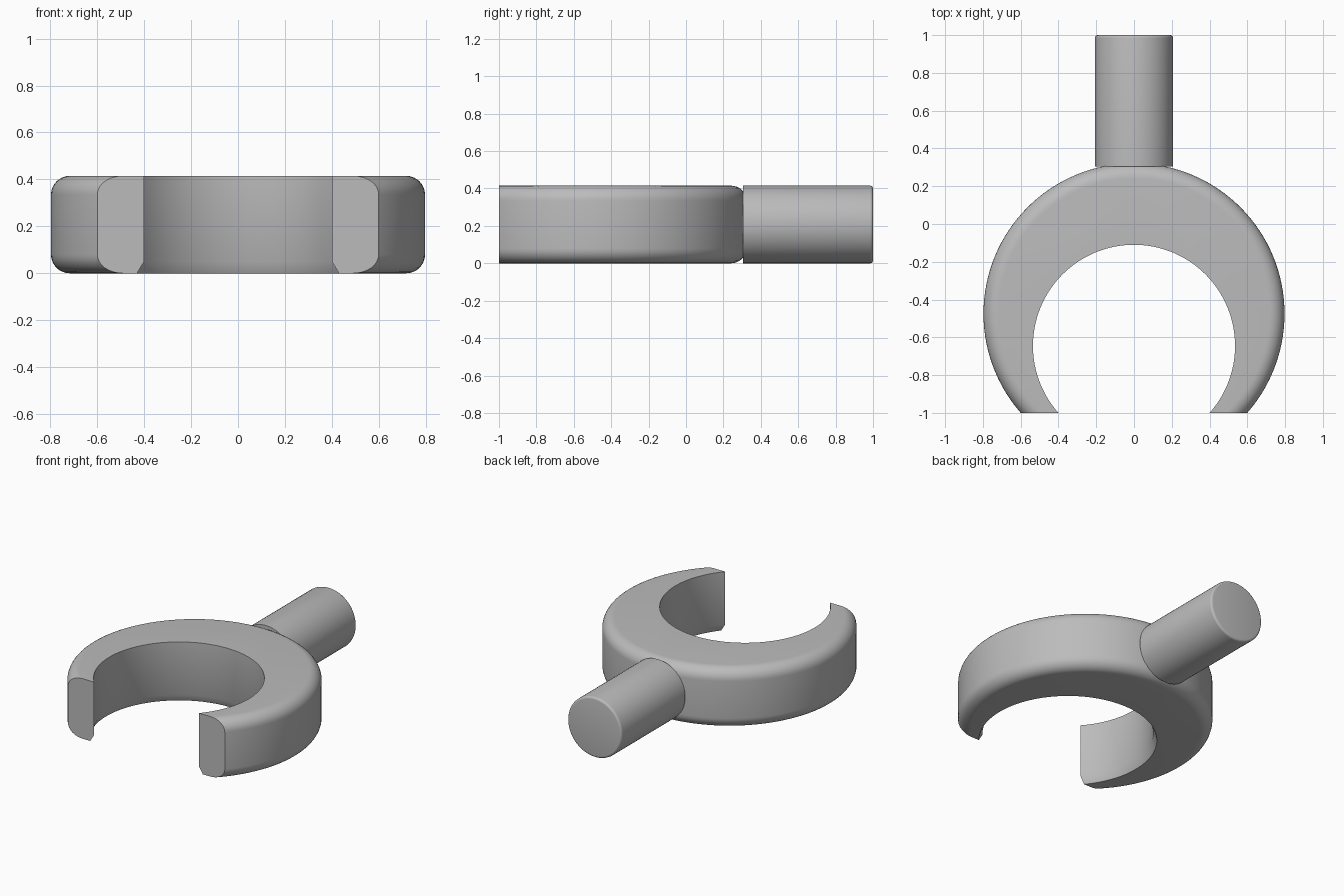
import bpy
import bmesh
from math import sin, cos, pi, radians
from mathutils import Matrix

cube = bpy.data.objects.get("Cube")
if cube:
    bpy.data.objects.remove(cube, do_unlink=True)

HEIGHT = 0.415
OUTER_R, OUTER_Y = 0.797, -0.475
INNER_R, INNER_Y = 0.535, -0.645
FILLET = 0.08
ROD_START, ROD_END = 0.305, 1.0

grey = bpy.data.materials.new("plain grey")
grey.use_nodes = True
colour = (0.5, 0.5, 0.5, 1)
grey.diffuse_color = colour
grey.node_tree.nodes["Principled BSDF"].inputs["Base Color"].default_value = colour


def add_object(name, bm):
    bmesh.ops.recalc_face_normals(bm, faces=bm.faces)
    mesh = bpy.data.meshes.new(name)
    bm.to_mesh(mesh)
    bm.free()
    mesh.materials.append(grey)
    obj = bpy.data.objects.new(name, mesh)
    bpy.context.collection.objects.link(obj)
    return obj


def lathe(name, profile, steps, matrix):
    """Revolve (radius, height) points around z and close both ends."""
    bm = bmesh.new()
    rings = [[bm.verts.new((r * cos(2 * pi * i / steps), r * sin(2 * pi * i / steps), z))
              for i in range(steps)] for r, z in profile]
    for low, high in zip(rings, rings[1:]):
        for i in range(steps):
            j = (i + 1) % steps
            bm.faces.new((low[i], low[j], high[j], high[i]))
    bm.faces.new(rings[0][::-1])
    bm.faces.new(rings[-1])
    bm.transform(matrix)
    return add_object(name, bm)


def arc(radius, height, size, start, steps=8):
    """Quarter-circle profile corner."""
    return [(radius + size * cos(start + pi / 2 * i / steps),
             height + size * sin(start + pi / 2 * i / steps)) for i in range(steps + 1)]


def smooth(obj):
    bpy.ops.object.select_all(action='DESELECT')
    obj.select_set(True)
    bpy.context.view_layer.objects.active = obj
    bpy.ops.object.shade_smooth_by_angle(angle=radians(30))


def cut(obj, cutter):
    bpy.context.view_layer.objects.active = obj
    mod = obj.modifiers.new("cut", 'BOOLEAN')
    mod.operation = 'DIFFERENCE'
    mod.solver = 'EXACT'
    mod.object = cutter
    bpy.ops.object.modifier_apply(modifier=mod.name)
    bpy.data.objects.remove(cutter, do_unlink=True)


# Open ring: rounded disc with an off-centre bore and a flat front opening
core = OUTER_R - FILLET
ring = lathe("open_ring",
             arc(core, FILLET, FILLET, -pi / 2) + arc(core, HEIGHT - FILLET, FILLET, 0),
             128, Matrix.Translation((0, OUTER_Y, 0)))

# Bore with a chamfered lower lip
bore = lathe("bore_cutter",
             [(INNER_R + 0.046, -0.05), (INNER_R, 0.05), (INNER_R, HEIGHT + 0.1)],
             128, Matrix.Translation((0, INNER_Y, 0)))
cut(ring, bore)

bm = bmesh.new()
bmesh.ops.create_cube(bm, size=2, matrix=Matrix.Translation((0, -2, 0)))
cut(ring, add_object("front_cutter", bm))
smooth(ring)

# Round handle with a softened end
rod_r, soft = HEIGHT / 2, 0.015
rod = lathe("handle_rod",
            [(rod_r, ROD_START)] + arc(rod_r - soft, ROD_END - soft, soft, 0, 4),
            64, Matrix.Translation((0, 0, rod_r)) @ Matrix.Rotation(-pi / 2, 4, 'X'))
smooth(rod)
